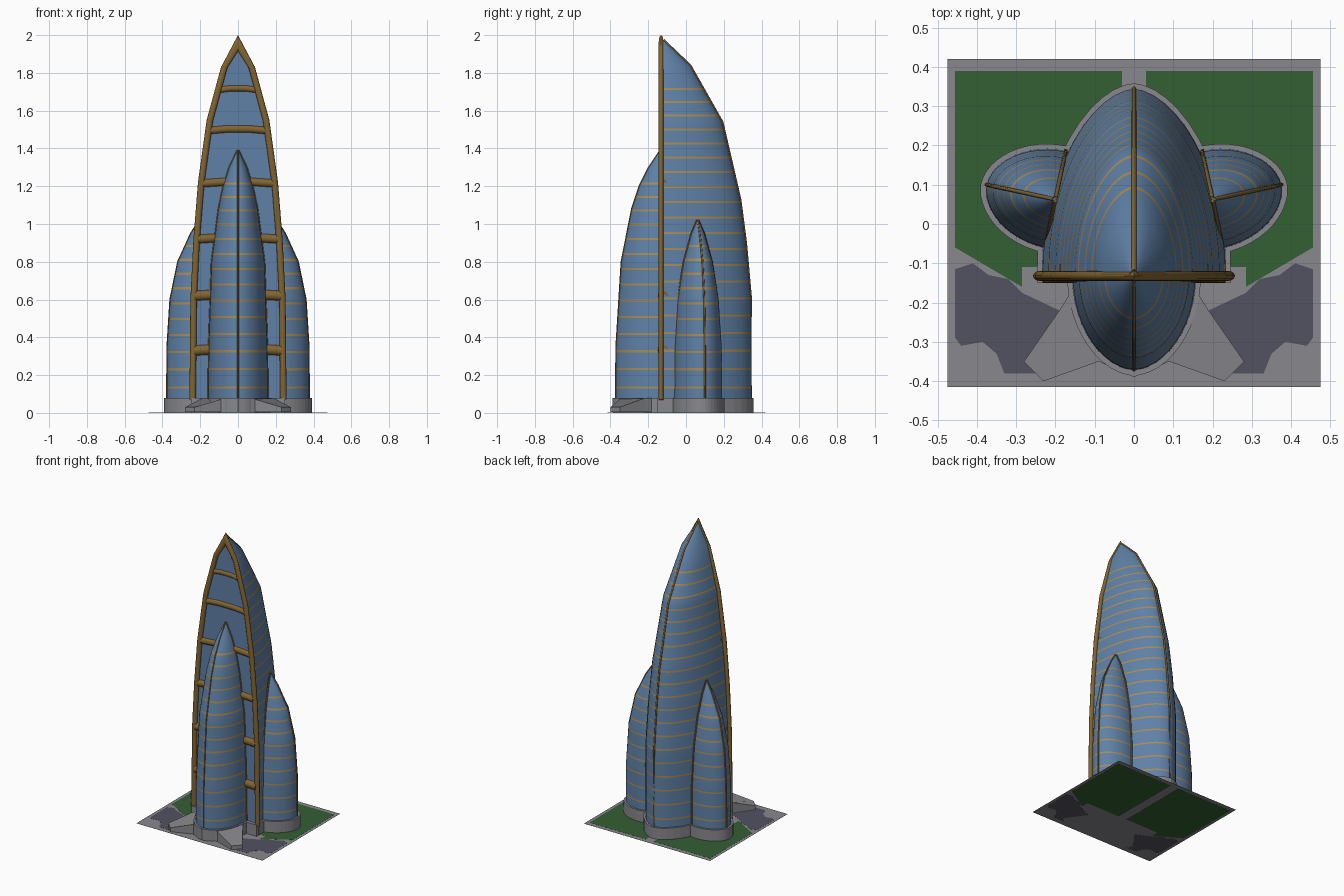
import bpy, bmesh, math
from mathutils import Matrix, Vector

if "Cube" in bpy.data.objects:
    bpy.data.objects.remove(bpy.data.objects["Cube"])


def material(name, rgb):
    m = bpy.data.materials.new(name)
    m.diffuse_color = (*rgb, 1)
    m.use_nodes = True
    m.node_tree.nodes["Principled BSDF"].inputs["Base Color"].default_value = m.diffuse_color
    return m


BLUE = material("blue glass", (0.115, 0.22, 0.385))
BAND = material("gold band", (0.40, 0.26, 0.09))
BRONZE = material("bronze frame", (0.225, 0.13, 0.03))
GREY = material("grey stone", (0.25, 0.245, 0.265))
GREEN = material("lawn green", (0.034, 0.115, 0.034))
SLATE = material("slate paving", (0.085, 0.085, 0.12))


def finish(name, bm, mats, matrix=None, smooth=False):
    bmesh.ops.remove_doubles(bm, verts=bm.verts, dist=1e-5)
    bmesh.ops.recalc_face_normals(bm, faces=bm.faces)
    me = bpy.data.meshes.new(name)
    bm.to_mesh(me)
    bm.free()
    for m in mats:
        me.materials.append(m)
    if smooth:
        me.shade_smooth()
        me.set_sharp_from_angle(angle=math.radians(40))
    ob = bpy.data.objects.new(name, me)
    bpy.context.collection.objects.link(ob)
    if matrix:
        ob.matrix_world = matrix
    return ob


def prism(name, pts, z0, z1, mat, matrix=None):
    """Extruded outline; z1 may be a list giving a height per corner."""
    bm = bmesh.new()
    tops = z1 if isinstance(z1, list) else [z1] * len(pts)
    lo = [bm.verts.new((x, y, z0)) for x, y in pts]
    hi = [bm.verts.new((x, y, z)) for (x, y), z in zip(pts, tops)]
    n = len(pts)
    bm.faces.new(lo[::-1])
    bm.faces.new(hi)
    for i in range(n):
        j = (i + 1) % n
        bm.faces.new((lo[i], lo[j], hi[j], hi[i]))
    return finish(name, bm, [mat], matrix)


def skin(bm, rings):
    """Join rings of vertices into a capped tube."""
    n = len(rings[0])
    for a, b in zip(rings, rings[1:]):
        for k in range(n):
            m = (k + 1) % n
            bm.faces.new((a[k], a[m], b[m], b[k]))
    bm.faces.new(rings[0])
    bm.faces.new(rings[-1])


def tube(name, pts, r, mat, matrix=None, sides=12):
    """Round bar that follows a list of points."""
    bm = bmesh.new()
    pts = [Vector(p) for p in pts]
    rings = []
    for i, p in enumerate(pts):
        t = (pts[min(i + 1, len(pts) - 1)] - pts[max(i - 1, 0)]).normalized()
        q = t.to_track_quat('Z', 'Y')
        rings.append([bm.verts.new(p + q @ Vector((r * math.cos(a), r * math.sin(a), 0)))
                      for a in (2 * math.pi * k / sides for k in range(sides))])
    skin(bm, rings)
    return finish(name, bm, [mat], matrix, True)


def plan(w, d, p, n=24):
    """Half-oval footprint, flat side on the local x axis."""
    out = []
    for k in range(n + 1):
        a = math.pi * k / n
        c = math.cos(a)
        out.append((w * math.copysign(abs(c) ** p, c), d * math.sin(a)))
    return out


def sample(prof, z):
    for (z0, w0, d0), (z1, w1, d1) in zip(prof, prof[1:]):
        if z <= z1:
            t = (z - z0) / (z1 - z0)
            return w0 + t * (w1 - w0), d0 + t * (d1 - d0)
    return prof[-1][1:]


def tower(name, prof, p, matrix, rib=0.006):
    """Sail-shaped shell with gold floor bands and thin bronze ribs."""
    top, thick, starts, z = prof[-1][0], 0.011, [], 0.13
    while z < 0.9 * top:                       # bands draw closer towards the tip
        starts.append(z)
        z += 0.1 - 0.036 * z / top
    rows = sorted({round(z, 4) for z in [q[0] for q in prof]
                   + starts + [s + thick for s in starts]})
    bm = bmesh.new()
    rings = [[bm.verts.new((x, y, z)) for x, y in plan(*sample(prof, z), p)] for z in rows]
    skin(bm, rings)
    for f in bm.faces:
        mid = f.calc_center_median()
        if mid.y > 0.001 and any(s < mid.z < s + thick for s in starts):
            f.material_index = 1
    finish(name, bm, [BLUE, BAND], matrix, True)
    tube(name + "_spine_rib", [(0, d, z) for z, w, d in prof], rib, BRONZE, matrix)
    for s, side in ((-1, "left"), (1, "right")):
        tube(f"{name}_{side}_rib", [(s * w, 0, z) for z, w, d in prof], rib, BRONZE, matrix)
    # podium ledge under the tower
    prism(name + "_podium", plan(prof[0][1] + 0.012, prof[0][2] + 0.014, p), 0.003, 0.08, GREY, matrix)


def place(x, y, deg):
    return Matrix.Translation((x, y, 0)) @ Matrix.Rotation(math.radians(deg), 4, 'Z')


# Towers: profile rows are (height, half width, depth)
main = [(0.05, .235, .472), (0.6, .232, .472), (0.9, .218, .445), (1.13, .2, .415),
        (1.54, .15, .32), (1.84, .078, .15), (1.975, .006, .008)]
front = [(0.05, .158, .24), (0.35, .155, .238), (0.8, .14, .21), (1.08, .103, .155),
         (1.2, .078, .115), (1.3, .046, .065), (1.39, .003, .005)]
side = [(0.05, .127, .18), (0.35, .124, .178), (0.6, .108, .162), (0.8, .076, .12),
        (0.95, .034, .05), (1.02, .003, .005)]
tower("main_tower", main, 1.15, place(0, -0.128, 0))
tower("front_tower", front, 1.1, place(0, -0.132, 180), rib=0.004)
for s, nm in ((-1, "left"), (1, "right")):
    tower(nm + "_tower", side, 1.08, place(s * 0.2, 0.0625, -77.9 * s), rib=0.005)

# Pointed bronze arch with rounded section in front of the main tower
arch = [(.257, .07), (.252, .6), (.236, .92), (.212, 1.22), (.166, 1.55), (.09, 1.83)]
outer = [(-x, z) for x, z in arch] + [(0, 2.0)] + [(x, z) for x, z in arch[::-1]]
inner = [(-x + .034, z - .003) for x, z in arch] + [(0, 1.915)] + [(x - .034, z - .003) for x, z in arch[::-1]]
bm = bmesh.new()
rings = []
for (xo, zo), (xi, zi) in zip(outer, inner):
    ring = []
    for k in range(12):
        a = 2 * math.pi * k / 12
        t = 0.5 + 0.5 * math.cos(a)
        ring.append(bm.verts.new((xi + t * (xo - xi), -.132 + .013 * math.sin(a), zi + t * (zo - zi))))
    rings.append(ring)
skin(bm, rings)
finish("arch_frame", bm, [BRONZE], None, True)

# Cross bars on the facade: height, half length, radius
for i, (z, w, r) in enumerate([(.33, .232, .028), (.62, .23, .027), (.92, .212, .024),
                               (1.215, .188, .022), (1.495, .148, .02), (1.71, .1, .017)]):
    tube(f"cross_bar_{i + 1}", [(-w, -.122, z), (-w * .4, -.122, z + .008),
                                (w * .4, -.122, z + .008), (w, -.122, z)], r, BRONZE, sides=16)

# Podium core and sloping entrance ramps
prism("podium_core", [(-.245, -.15), (.245, -.15), (.245, -.03), (.2, .19), (-.2, .19), (-.245, -.03)],
      0.003, 0.08, GREY)
for s, nm in ((-1, "left"), (1, "right")):
    prism(nm + "_ramp", [(s * x, y) for x, y in
                         ((0, -.39), (.09, -.35), (.23, -.40), (.28, -.35), (.19, -.22), (.14, -.14), (0, -.14))],
          0.004, [.078, .072, .03, .03, .078, .078, .078], GREY)

# Site: paving slab with lawn and slate plates showing on both sides
prism("site_slab", [(-.475, -.415), (.475, -.415), (.475, .42), (-.475, .42)], 0.0006, 0.0012, GREY)
lawn = [(.455, .39), (.03, .39), (.03, -.11), (.285, -.11), (.285, -.16), (.455, -.06)]
paving = [(.19, -.22), (.28, -.35), (.25, -.38), (.33, -.38), (.35, -.33), (.385, -.3), (.44, -.31),
          (.455, -.29), (.455, -.115), (.41, -.1), (.37, -.13), (.32, -.14), (.285, -.175)]
for s, nm in ((-1, "left"), (1, "right")):
    prism(nm + "_lawn", [(s * x, y) for x, y in lawn], 0.0, 0.0018, GREEN)
    prism(nm + "_paving", [(s * x, y) for x, y in paving], 0.0, 0.0018, SLATE)
